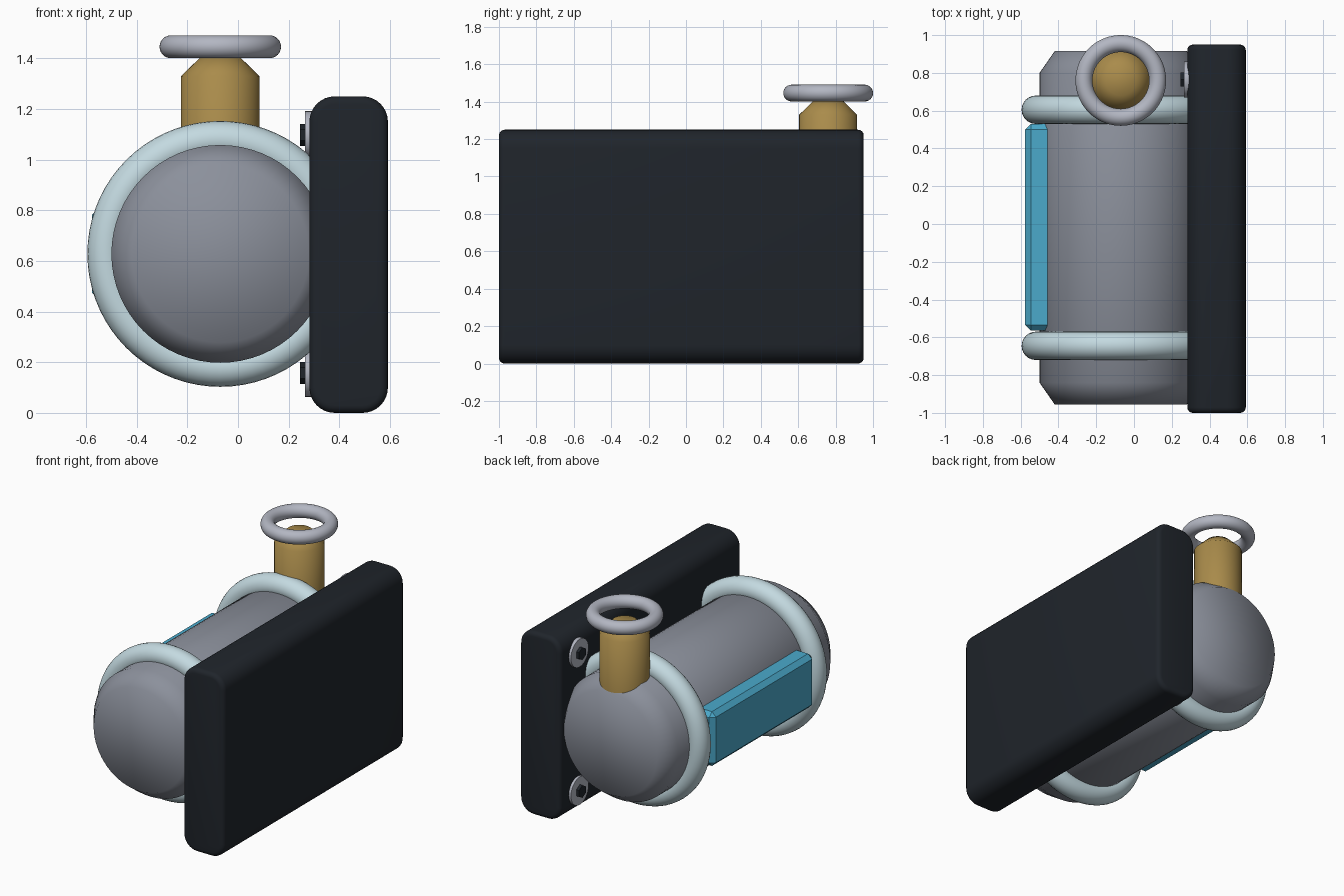
import bpy, bmesh, math
from mathutils import Matrix, Vector

if "Cube" in bpy.data.objects:
    bpy.data.objects.remove(bpy.data.objects["Cube"])

CX, CZ = -0.07, 0.628          # tank axis (runs along y)
ALONG_Y = Matrix.Rotation(-math.pi / 2, 4, 'X')
ALONG_X = Matrix.Rotation(-math.pi / 2, 4, 'Y')


def material(name, r, g, b):
    m = bpy.data.materials.new(name)
    m.diffuse_color = (r, g, b, 1)
    m.use_nodes = True
    m.node_tree.nodes["Principled BSDF"].inputs["Base Color"].default_value = m.diffuse_color
    return m


steel = material("steel", 0.26, 0.28, 0.33)
pale = material("pale_band", 0.55, 0.70, 0.75)
brass = material("brass", 0.40, 0.26, 0.07)
blue = material("blue", 0.07, 0.40, 0.60)
dark = material("dark", 0.014, 0.018, 0.024)
silver = material("silver", 0.45, 0.47, 0.54)


def finish(bm, name, mat, smooth=None):
    bmesh.ops.recalc_face_normals(bm, faces=bm.faces)
    mesh = bpy.data.meshes.new(name)
    bm.to_mesh(mesh)
    bm.free()
    ob = bpy.data.objects.new(name, mesh)
    bpy.context.collection.objects.link(ob)
    mesh.materials.append(mat)
    if smooth:
        bpy.ops.object.select_all(action='DESELECT')
        ob.select_set(True)
        bpy.context.view_layer.objects.active = ob
        bpy.ops.object.shade_smooth_by_angle(angle=math.radians(smooth))
    return ob


def lathe(name, profile, loc, mat, rot=Matrix(), sides=64, closed=False, smooth=60):
    """Spin (radius, height) points round local z; cap both ends unless closed."""
    bm = bmesh.new()
    rings = [[bm.verts.new((r * math.cos(a), r * math.sin(a), h))
              for a in (2 * math.pi * i / sides for i in range(sides))]
             for r, h in profile]
    pairs = list(zip(rings, rings[1:]))
    if closed:
        pairs.append((rings[-1], rings[0]))
    else:
        bm.faces.new(rings[0])
        bm.faces.new(rings[-1])
    for lo, hi in pairs:
        for i in range(sides):
            j = (i + 1) % sides
            bm.faces.new((lo[i], lo[j], hi[j], hi[i]))
    bm.transform(Matrix.Translation(loc) @ rot)
    return finish(bm, name, mat, smooth)


def torus(name, major, minor, loc, mat, rot=Matrix()):
    angles = [2 * math.pi * i / 24 for i in range(24)]
    profile = [(major + minor * math.cos(a), minor * math.sin(a)) for a in angles]
    return lathe(name, profile, loc, mat, rot, 72, True)


def box(name, lo, hi, mat, bevels, smooth=None):
    """Box with successive bevels: (width, segments, edge test)."""
    lo, hi = Vector(lo), Vector(hi)
    bm = bmesh.new()
    bmesh.ops.create_cube(bm, size=1)
    bm.transform(Matrix.Translation((lo + hi) / 2) @ Matrix.Diagonal((*(hi - lo), 1)))
    for width, segments, test in bevels:
        bmesh.ops.bevel(bm, geom=[e for e in bm.edges if test(e)], offset=width,
                        segments=segments, profile=0.5, affect='EDGES')
    return finish(bm, name, mat, smooth)


def runs_along_y(e):
    return abs(e.verts[0].co.y - e.verts[1].co.y) > 0.5


# Tank with chamfered ends
lathe("tank", [(0.35, -0.955), (0.43, -0.84), (0.43, 0.80), (0.35, 0.915)],
      (CX, 0, CZ), steel, ALONG_Y)

# Two straps round the tank
for name, y in (("front_strap", -0.645), ("back_strap", 0.605)):
    torus(name, 0.45, 0.075, (CX, y, CZ), pale, ALONG_Y)

# Side panel, chamfered flat faces
box("side_panel", (-0.576, -0.565, CZ - 0.185), (-0.40, 0.53, CZ + 0.185), blue,
    [(0.03, 1, lambda e: True)])

# Valve stem and handwheel
lathe("valve_stem", [(0.155, 0.90), (0.155, 1.33), (0.08, 1.403)], (CX, 0.76, 0), brass)
torus("handwheel", 0.195, 0.045, (CX, 0.76, 1.446), silver)

# Back plate: large round on the long edges, small round on the end rims
box("mounting_plate", (0.282, -1.0, 0), (0.592, 0.95, 1.25), dark,
    [(0.1, 8, runs_along_y), (0.03, 4, lambda e: not runs_along_y(e))], 40)

# Washers and hex bolt heads on the plate
for label, z in (("upper", 1.097), ("lower", 0.158)):
    at = (0.29, 0.765, z)
    lathe(label + "_washer", [(0.095, 0), (0.095, 0.025)], at, silver, ALONG_X, 32)
    lathe(label + "_bolt", [(0.043, 0.02), (0.043, 0.045)], at, dark, ALONG_X, 6, smooth=None)
